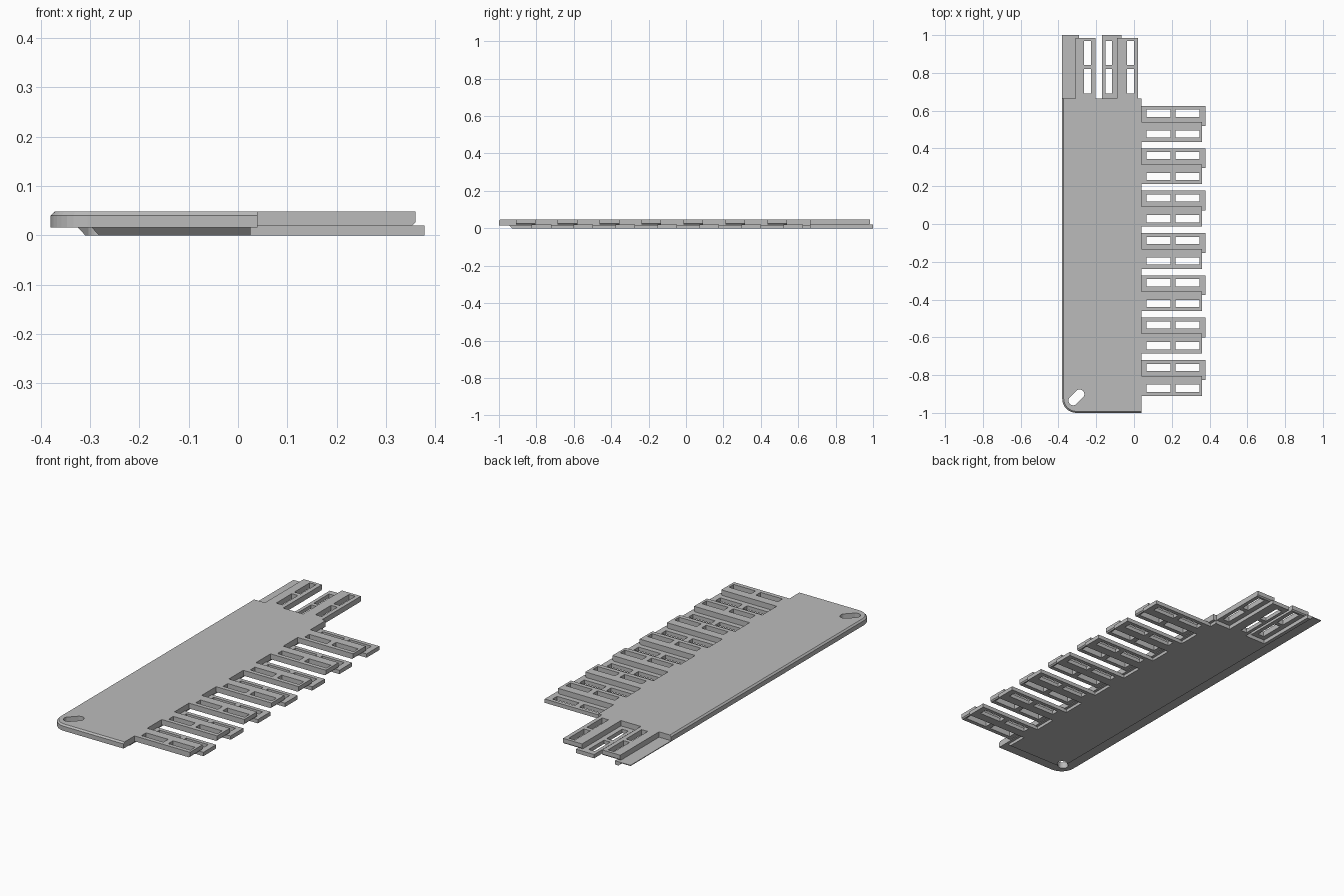
import bpy, bmesh, math

if "Cube" in bpy.data.objects:
    bpy.data.objects.remove(bpy.data.objects["Cube"])

grey = bpy.data.materials.new("light_grey")
grey.diffuse_color = (0.5, 0.5, 0.5, 1)
grey.use_nodes = True
grey.node_tree.nodes["Principled BSDF"].inputs["Base Color"].default_value = grey.diffuse_color


def loft(bm, rings):
    """Closed solid through rings, each given as (outline points, z)."""
    loops = [[bm.verts.new((x, y, z)) for x, y in pts] for pts, z in rings]
    n = len(loops[0])
    bm.faces.new(loops[0][::-1])
    bm.faces.new(loops[-1])
    for a, b in zip(loops, loops[1:]):
        for i in range(n):
            j = (i + 1) % n
            bm.faces.new((a[i], a[j], b[j], b[i]))


def rect(x0, x1, y0, y1):
    return [(x0, y0), (x1, y0), (x1, y1), (x0, y1)]


def finish(bm, name, helper=False):
    bmesh.ops.recalc_face_normals(bm, faces=bm.faces)
    me = bpy.data.meshes.new(name)
    bm.to_mesh(me)
    bm.free()
    ob = bpy.data.objects.new(name, me)
    bpy.context.collection.objects.link(ob)
    me.materials.append(grey)
    if helper:
        ob.hide_render = True
        ob.display_type = 'WIRE'
    return ob


def cut(ob, cutter):
    m = ob.modifiers.new("cut", 'BOOLEAN')
    m.operation = 'DIFFERENCE'
    m.solver = 'EXACT'
    m.object = cutter
    bpy.context.view_layer.objects.active = ob
    bpy.ops.object.modifier_apply(modifier=m.name)


def outline(inset, x1, y1):
    """Panel outline with a rounded front left corner, inset on left and front."""
    x0, y0, r = -0.38 + inset, -1 + inset, 0.075 - inset
    arc = [(x0 + r + r * math.cos(a), y0 + r + r * math.sin(a))
           for a in (math.pi + i * math.pi / 16 for i in range(9))]
    return arc + [(x1, y0), (x1, y1), (x0, y1)]


# Main panel: chamfered base, overhanging rim, bevelled top
BACK = 0.665
bm = bmesh.new()
loft(bm, [(outline(0.07, 0.025, BACK), 0), (outline(0.055, 0.025, BACK), 0.016),
          (outline(0, 0.04, BACK), 0.016), (outline(0, 0.04, BACK), 0.040),
          (outline(0.008, 0.04, BACK), 0.048)])
panel = finish(bm, "main_panel")

# Diagonal oval hole in the corner
bm = bmesh.new()
pts = []
for i in range(24):
    a = -math.pi / 4 + 2 * math.pi * (i + 0.5) / 24
    s = 0.017 if i < 12 else -0.017
    pts.append((-0.305 + s + 0.025 * math.cos(a), -0.918 + s + 0.025 * math.sin(a)))
loft(bm, [(pts, -0.05), (pts, 0.1)])
cut(panel, finish(bm, "hole_cutter", True))

# Fingers: a low one and a high one side by side, each with two slots
low, high, slots = bmesh.new(), bmesh.new(), bmesh.new()


def low_finger(x0, x1, y0, y1):
    loft(low, [(rect(x0, x1, y0, y1), 0), (rect(x0, x1, y0, y1), 0.02)])


def high_finger(x0, x1, y0, y1, tip_x, tip_y):
    full = rect(x0, x1, y0, y1)
    loft(high, [(rect(x0, x1 - tip_x, y0, y1 - tip_y), 0.02), (full, 0.026), (full, 0.048)])


def slot(x0, x1, y0, y1):
    r = rect(x0, x1, y0, y1)
    loft(slots, [(r, -0.05), (r, 0.1)])


for i in range(7):  # right side row
    t = 0.625 - 0.2242 * i
    low_finger(0.025, 0.378, t - 0.105, t)
    high_finger(0.04, 0.36, t - 0.19, t - 0.085, 0.006, 0)
    for c in (t - 0.039, t - 0.149):
        slot(0.065, 0.192, c - 0.019, c + 0.019)
        slot(0.22, 0.347, c - 0.019, c + 0.019)

low_finger(-0.17, -0.065, BACK, 1.0)  # back row
for x0, x1 in ((-0.31, -0.205), (-0.09, 0.02)):
    high_finger(x0, x1, BACK, 0.985, 0, 0.006)
for c in (-0.246, -0.134, -0.019):
    slot(c - 0.018, c + 0.018, 0.692, 0.82)
    slot(c - 0.018, c + 0.018, 0.842, 0.968)

slot_cutter = finish(slots, "slot_cutter", True)
cut(finish(low, "low_fingers"), slot_cutter)
cut(finish(high, "high_fingers"), slot_cutter)

# Thin edge strip at the back left, continuing the rim and base profile
bm = bmesh.new()
prof = [(-0.38, 0.016), (-0.325, 0.016), (-0.31, 0), (-0.29, 0), (-0.29, 0.02), (-0.38, 0.02)]
ends = [[bm.verts.new((x, y, z)) for x, z in prof] for y in (BACK, 1.0)]
bm.faces.new(ends[0])
bm.faces.new(ends[1][::-1])
for i in range(6):
    j = (i + 1) % 6
    bm.faces.new((ends[0][i], ends[0][j], ends[1][j], ends[1][i]))
finish(bm, "edge_strip")
